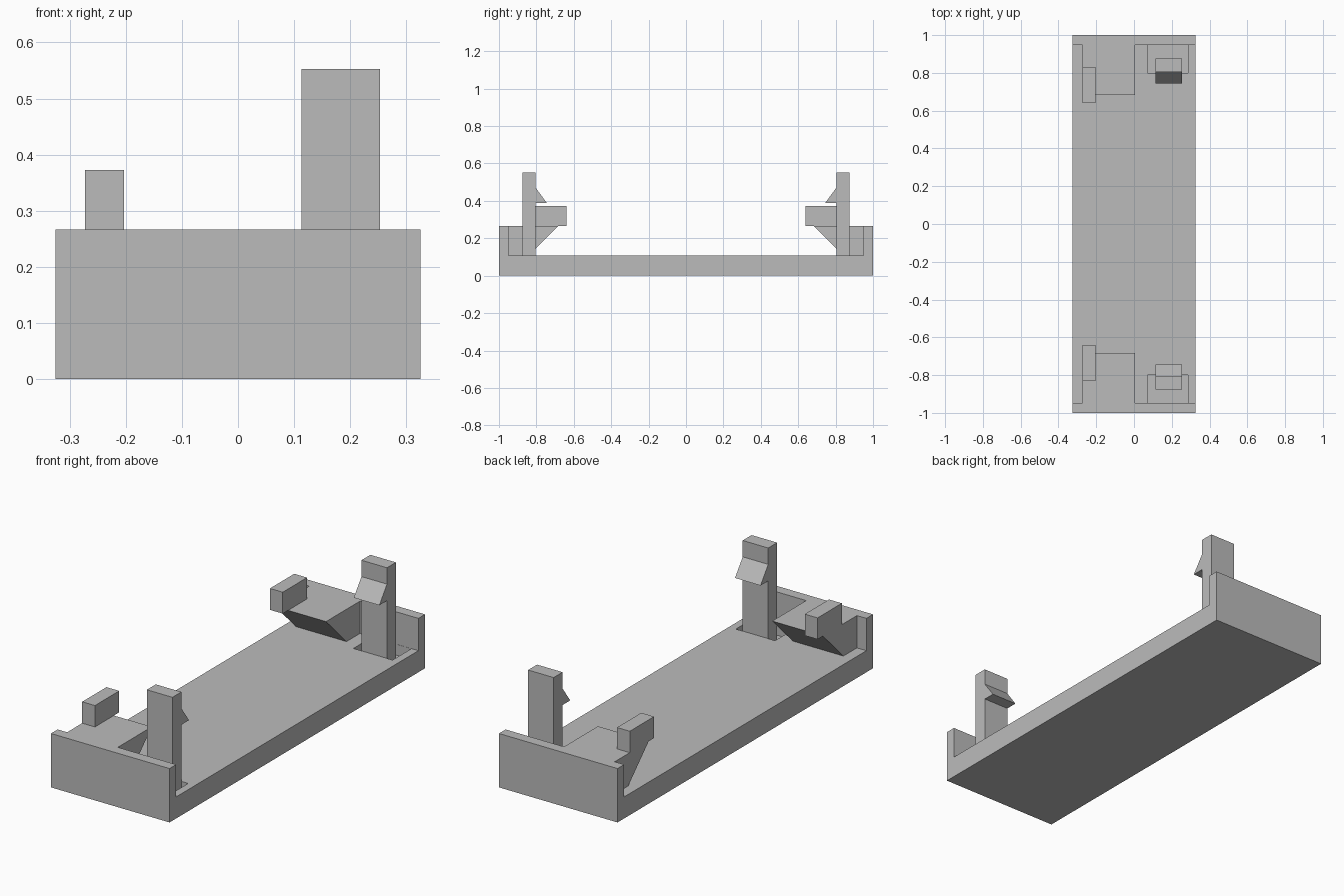
import bpy
import bmesh

cube = bpy.data.objects.get("Cube")
if cube:
    bpy.data.objects.remove(cube, do_unlink=True)

# Single plain plastic colour
GREY = (0.5, 0.5, 0.5, 1.0)
plastic = bpy.data.materials.new("grey plastic")
plastic.use_nodes = True
plastic.diffuse_color = GREY
plastic.node_tree.nodes["Principled BSDF"].inputs["Base Color"].default_value = GREY

HALF_WIDTH = 0.325
FLOOR, WALL_TOP, WALL_INNER = 0.107, 0.267, 0.948
POCKET_FLOOR = 0.053


def apply(obj, modifier):
    bpy.context.view_layer.objects.active = obj
    bpy.ops.object.modifier_apply(modifier=modifier.name)


def extrude_x(name, profile, x0, x1, mirrored=True):
    """Extrude a (y, z) profile from x0 to x1, optionally copied to the other end."""
    bm = bmesh.new()
    face = bm.faces.new([bm.verts.new((x0, y, z)) for y, z in profile])
    side = bmesh.ops.extrude_face_region(bm, geom=[face])["geom"]
    moved = [v for v in side if isinstance(v, bmesh.types.BMVert)]
    bmesh.ops.translate(bm, verts=moved, vec=(x1 - x0, 0, 0))
    bmesh.ops.recalc_face_normals(bm, faces=bm.faces)
    mesh = bpy.data.meshes.new(name)
    bm.to_mesh(mesh)
    bm.free()
    mesh.materials.append(plastic)
    obj = bpy.data.objects.new(name, mesh)
    bpy.context.collection.objects.link(obj)
    if mirrored:
        mod = obj.modifiers.new("Other end", 'MIRROR')
        mod.use_axis = (False, True, False)
        mod.use_mirror_merge = False
        apply(obj, mod)
    return obj


def box(y0, y1, z0, z1):
    return [(y0, z0), (y1, z0), (y1, z1), (y0, z1)]


# Tray: floor with a raised wall at each end
half = [(1, 0), (1, WALL_TOP), (WALL_INNER, WALL_TOP), (WALL_INNER, FLOOR)]
tray = extrude_x("tray", half + [(-y, z) for y, z in reversed(half)],
                 -HALF_WIDTH, HALF_WIDTH, mirrored=False)

# Pockets sunk into the floor around the clips
cutter = extrude_x("pocket_cutter", box(0.8, WALL_INNER - 0.001, POCKET_FLOOR, 0.2),
                   0.072, 0.287)
cutter.hide_render = True
cut = tray.modifiers.new("Pockets", 'BOOLEAN')
cut.operation = 'DIFFERENCE'
cut.solver = 'EXACT'
cut.object = cutter
apply(tray, cut)
bpy.data.objects.remove(cutter, do_unlink=True)

# Snap clips: upright post with a sloped hook facing inward
extrude_x("snap_clips",
          [(0.805, POCKET_FLOOR), (0.875, POCKET_FLOOR), (0.875, 0.553),
           (0.805, 0.553), (0.805, 0.472), (0.745, 0.39), (0.805, 0.39)],
          0.113, 0.253)

# Support ledges: undercut wedges joined to the end walls
extrude_x("support_ledges",
          [(WALL_INNER, FLOOR), (WALL_INNER, WALL_TOP), (0.682, WALL_TOP), (0.842, FLOOR)],
          -0.273, 0.005)

# Locating pegs overhanging the ledges
extrude_x("locating_pegs", box(0.64, 0.83, WALL_TOP, 0.373), -0.273, -0.203)
